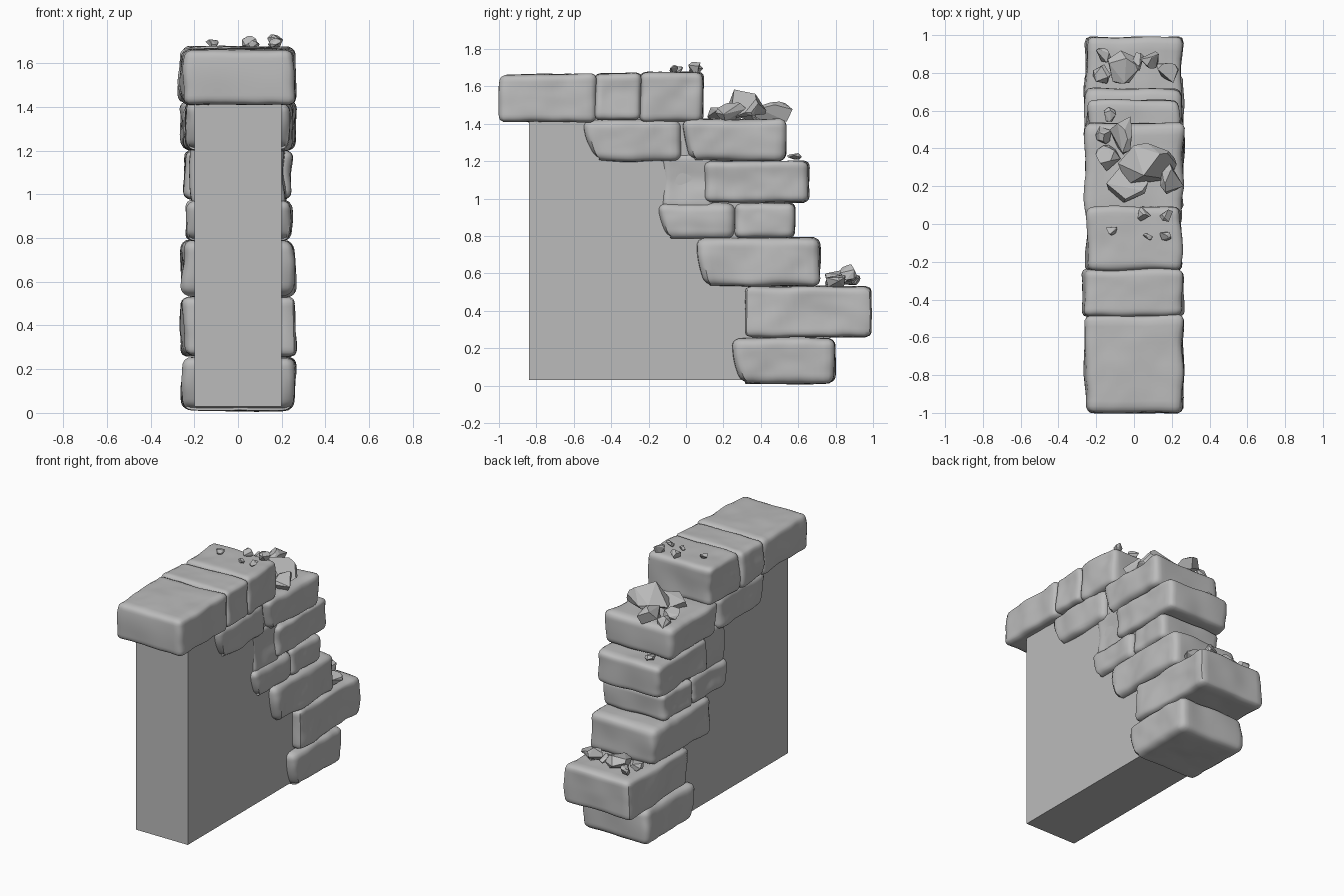
import bpy, bmesh, random
from mathutils import Vector, noise

cube = bpy.data.objects.get("Cube")
if cube:
    bpy.data.objects.remove(cube, do_unlink=True)

stone = bpy.data.materials.new("grey_stone")
stone.use_nodes = True
GREY = (0.5, 0.5, 0.5, 1)
stone.diffuse_color = GREY
stone.node_tree.nodes["Principled BSDF"].inputs["Base Color"].default_value = GREY


def add_object(name, bm, smooth=False):
    bmesh.ops.recalc_face_normals(bm, faces=bm.faces)
    mesh = bpy.data.meshes.new(name)
    for face in bm.faces:
        face.smooth = smooth
    bm.to_mesh(mesh)
    bm.free()
    mesh.materials.append(stone)
    obj = bpy.data.objects.new(name, mesh)
    bpy.context.collection.objects.link(obj)
    return obj


def wall_core(name, profile, half):
    """Extrude a side profile across the wall's thickness."""
    bm = bmesh.new()
    face = bm.faces.new([bm.verts.new((-half, y, z)) for y, z in profile])
    new = bmesh.ops.extrude_face_region(bm, geom=[face])["geom"]
    bmesh.ops.translate(bm, vec=(2 * half, 0, 0),
                        verts=[v for v in new if isinstance(v, bmesh.types.BMVert)])
    return add_object(name, bm)


def block(name, y0, y1, z0, z1, half, chip=0.0, radius=0.035):
    """Worn stone: rounded box, undercut at its front foot, with soft dents."""
    bm = bmesh.new()
    bmesh.ops.create_cube(bm, size=2)
    bmesh.ops.subdivide_edges(bm, edges=bm.edges, cuts=17, use_grid_fill=True)
    size = Vector((half, (y1 - y0) / 2, (z1 - z0) / 2))
    centre = Vector((0, (y0 + y1) / 2, (z0 + z1) / 2))
    core = size - Vector((radius,) * 3)
    for v in bm.verts:
        u, w = (1 - v.co.y) / 2, (1 - v.co.z) / 2
        p = Vector([c * s for c, s in zip(v.co, size)])
        inner = Vector([max(-c, min(c, a)) for a, c in zip(p, core)])
        out = p - inner
        if out.length > 0:
            p = inner + out.normalized() * radius
        p.y += chip * u ** 6 * w ** 2
        p += centre
        dent = noise.noise(p * 5 + Vector((0, y0 * 9, 0)))
        fine = noise.noise(p * 13)
        p.x += (dent * 0.022 + fine * 0.005) * (1 if p.x > 0 else -1) * min(1, abs(p.x) * 5)
        p.y += dent * 0.012 * v.co.y
        p.z += (dent * 0.007 + fine * 0.003) * v.co.z
        v.co = p
    return add_object(name, bm, smooth=True)


def rock(name, x, y, z, sx, sy, sz, seed):
    """Angular chunk of rubble."""
    rng = random.Random(seed)
    bm = bmesh.new()
    for _ in range(13):
        d = Vector([rng.gauss(0, 1) for _ in range(3)]).normalized()
        bm.verts.new((x + d.x * sx, y + d.y * sy, z + d.z * sz))
    hull = bmesh.ops.convex_hull(bm, input=bm.verts)
    bmesh.ops.delete(bm, geom=list({g for g in hull["geom_interior"]
                                    if isinstance(g, bmesh.types.BMVert)}), context="VERTS")
    bmesh.ops.dissolve_limit(bm, angle_limit=0.25, verts=bm.verts, edges=bm.edges)
    return add_object(name, bm)


# Plain slab behind the stones
wall_core("wall_core", [(-.84, .03), (.4, .03), (.4, 1.36), (0, 1.36), (0, 1.46), (-.84, 1.46)], 0.2)

# Capping stones
block("front_cap_stone", -1, -.485, 1.41, 1.665, .255)
block("middle_cap_stone", -.49, -.24, 1.42, 1.67, .265)
block("back_cap_stone", -.245, .09, 1.41, 1.675, .25)

# Stepped courses, from top to bottom
block("upper_inner_stone", -.55, -.025, 1.2, 1.425, .24, .07, .045)
block("upper_outer_stone", -.02, .53, 1.2, 1.425, .255, .05, .045)
block("fifth_course_stone", .1, .655, .98, 1.2, .245)
block("infill_stone", -.13, .14, .94, 1.24, .215)
block("fourth_inner_stone", -.15, .26, .785, .975, .235, .06, .045)
block("fourth_outer_stone", .26, .58, .79, .975, .24)
block("third_course_stone", .06, .715, .53, .79, .255, .04, .045)
block("second_course_stone", .32, .99, .26, .53, .255)
block("base_stone", .245, .795, .01, .255, .255, .06, .045)

# Rubble lying on each ledge: position and half sizes
rubble = {
    "cap_rubble": [
        (.05, .05, 1.695, .04, .045, .03), (.17, .05, 1.7, .04, .045, .035),
        (-.12, -.03, 1.69, .032, .03, .03), (.07, -.07, 1.685, .028, .022, .02),
        (.17, -.06, 1.69, .035, .03, .025)],
    "ledge_rubble": [
        (.07, .3, 1.48, .16, .13, .11), (-.04, .21, 1.45, .12, .1, .06),
        (-.06, .48, 1.46, .07, .12, .06), (.2, .24, 1.46, .07, .09, .06),
        (-.14, .35, 1.44, .07, .07, .05), (-.16, .48, 1.44, .045, .06, .04)],
    "step_rubble": [(-.13, .58, 1.225, .035, .04, .022)],
    "base_rubble": [
        (-.06, .83, .58, .095, .09, .055), (.09, .87, .6, .06, .05, .05),
        (.17, .8, .56, .07, .07, .045), (-.17, .89, .57, .05, .045, .04),
        (-.17, .79, .56, .05, .06, .035), (.02, .86, .58, .04, .05, .035)],
}
for group, pieces in rubble.items():
    for i, spec in enumerate(pieces):
        rock(f"{group}_{i + 1}", *spec, seed=i * 7 + len(group))

# Keep the sharp creases on the worn stones
for obj in bpy.context.scene.objects:
    obj.select_set(obj.type == "MESH" and "stone" in obj.name)
bpy.context.view_layer.objects.active = bpy.data.objects["base_stone"]
bpy.ops.object.shade_smooth_by_angle(angle=0.7)
